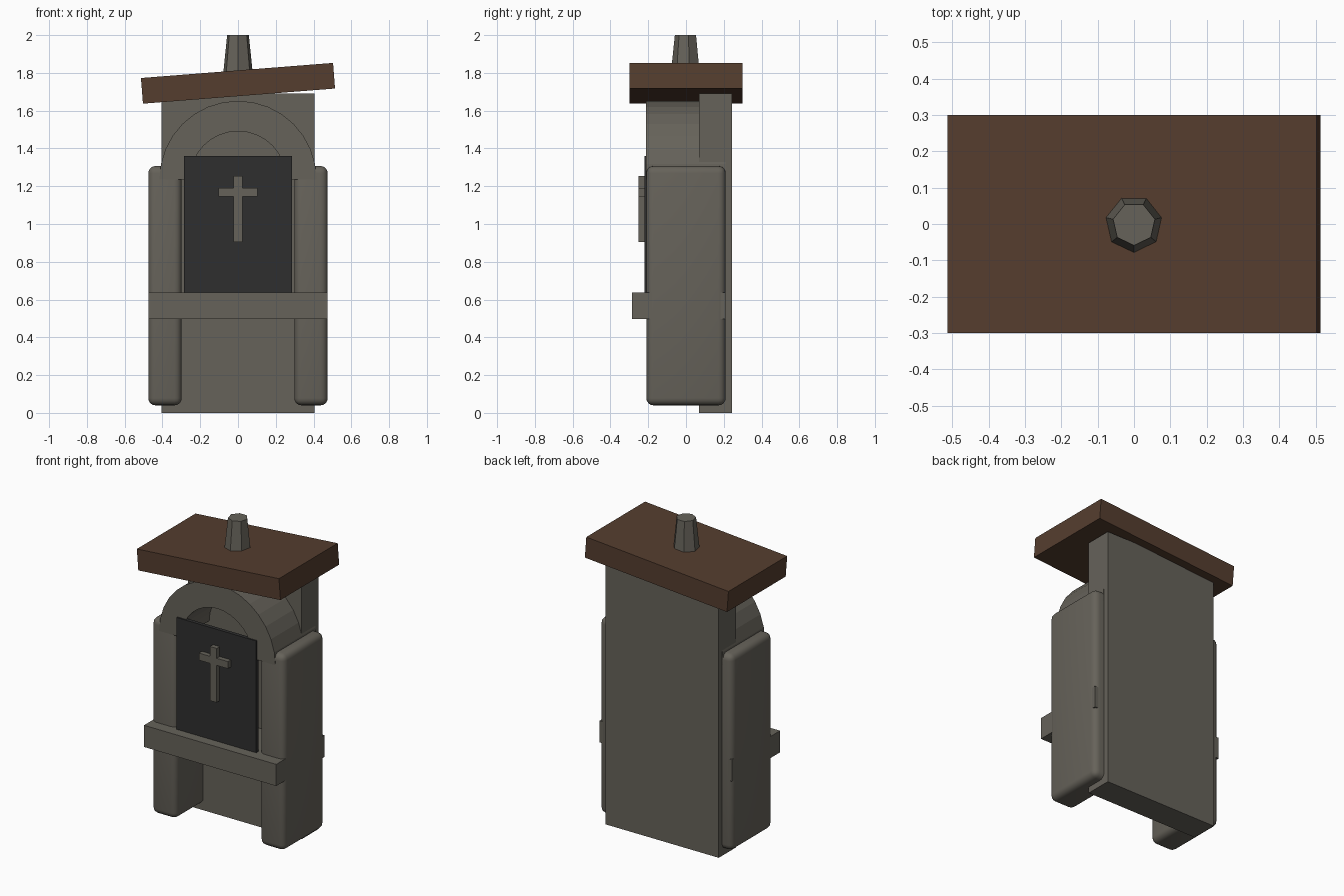
import bpy, bmesh, math
from mathutils import Matrix

if "Cube" in bpy.data.objects:
    bpy.data.objects.remove(bpy.data.objects["Cube"])


def material(name, rgb):
    m = bpy.data.materials.new(name)
    m.diffuse_color = (*rgb, 1)
    m.use_nodes = True
    m.node_tree.nodes["Principled BSDF"].inputs["Base Color"].default_value = m.diffuse_color
    return m


STONE = material("grey stone", (0.133, 0.123, 0.102))
WOOD = material("brown wood", (0.090, 0.047, 0.028))
DARK = material("dark panel", (0.028, 0.028, 0.028))


def finish(name, bm, mat):
    bmesh.ops.recalc_face_normals(bm, faces=bm.faces)
    me = bpy.data.meshes.new(name)
    bm.to_mesh(me)
    bm.free()
    me.materials.append(mat)
    ob = bpy.data.objects.new(name, me)
    bpy.context.collection.objects.link(ob)
    return ob


def box(name, x, y, z, mat, bevel=0):
    """Box from (min, max) ranges, optionally with rounded edges."""
    bm = bmesh.new()
    bmesh.ops.create_cube(bm, size=1)
    for v in bm.verts:
        v.co = [r[0] if c < 0 else r[1] for c, r in zip(v.co, (x, y, z))]
    if bevel:
        bmesh.ops.bevel(bm, geom=bm.edges[:], offset=bevel, segments=4,
                        profile=0.5, affect='EDGES')
    ob = finish(name, bm, mat)
    if bevel:
        bpy.ops.object.select_all(action='DESELECT')
        ob.select_set(True)
        bpy.context.view_layer.objects.active = ob
        bpy.ops.object.shade_smooth_by_angle(angle=math.radians(30))
    return ob


# Back slab and cross beam
box("back_slab", (-0.405, 0.405), (0.07, 0.244), (0, 1.692), STONE)
box("cross_beam", (-0.473, 0.473), (-0.285, 0.208), (0.498, 0.638), STONE)

# Rounded side pillars
for side, x in (("left", (-0.475, -0.298)), ("right", (0.298, 0.475))):
    box(side + "_pillar", x, (-0.21, 0.21), (0.04, 1.307), STONE, 0.038)

# Half-ring arch
bm = bmesh.new()
N, R_OUT, R_IN, ZC = 16, 0.416, 0.255, 1.236
rings = []
for i in range(N + 1):
    a = math.pi * i / N
    rings.append([bm.verts.new((r * math.cos(a), y, ZC + r * math.sin(a)))
                  for r, y in ((R_OUT, -0.212), (R_OUT, 0.21), (R_IN, 0.21), (R_IN, -0.212))])
for a, b in zip(rings, rings[1:]):
    for k in range(4):
        bm.faces.new((a[k], a[(k + 1) % 4], b[(k + 1) % 4], b[k]))
bm.faces.new(rings[0])
bm.faces.new(rings[-1])
finish("arch", bm, STONE)

# Dark front panel with raised cross
box("front_panel", (-0.285, 0.285), (-0.221, -0.197), (0.60, 1.361), DARK)
box("cross_upright", (-0.024, 0.024), (-0.252, -0.215), (0.905, 1.255), STONE)
box("cross_bar", (-0.104, 0.104), (-0.2515, -0.215), (1.145, 1.191), STONE)

# Crooked roof board
roof = box("roof_board", (-0.51, 0.51), (-0.3, 0.3), (-0.068, 0.068), WOOD)
roof.data.transform(Matrix.Translation((0, 0, 1.745)) @ Matrix.Rotation(math.radians(-4.5), 4, 'Y'))

# Seven-sided tapered peg
bm = bmesh.new()
bmesh.ops.create_cone(bm, cap_ends=True, segments=7, radius1=0.085, radius2=0.059, depth=0.25,
                      matrix=Matrix.Translation((0, 0, 1.875)))
low = min(bm.verts, key=lambda v: v.co.z)
turn = -math.pi / 2 - math.atan2(low.co.y, low.co.x)
bmesh.ops.rotate(bm, verts=bm.verts, matrix=Matrix.Rotation(turn, 3, 'Z'))
finish("roof_peg", bm, STONE)
